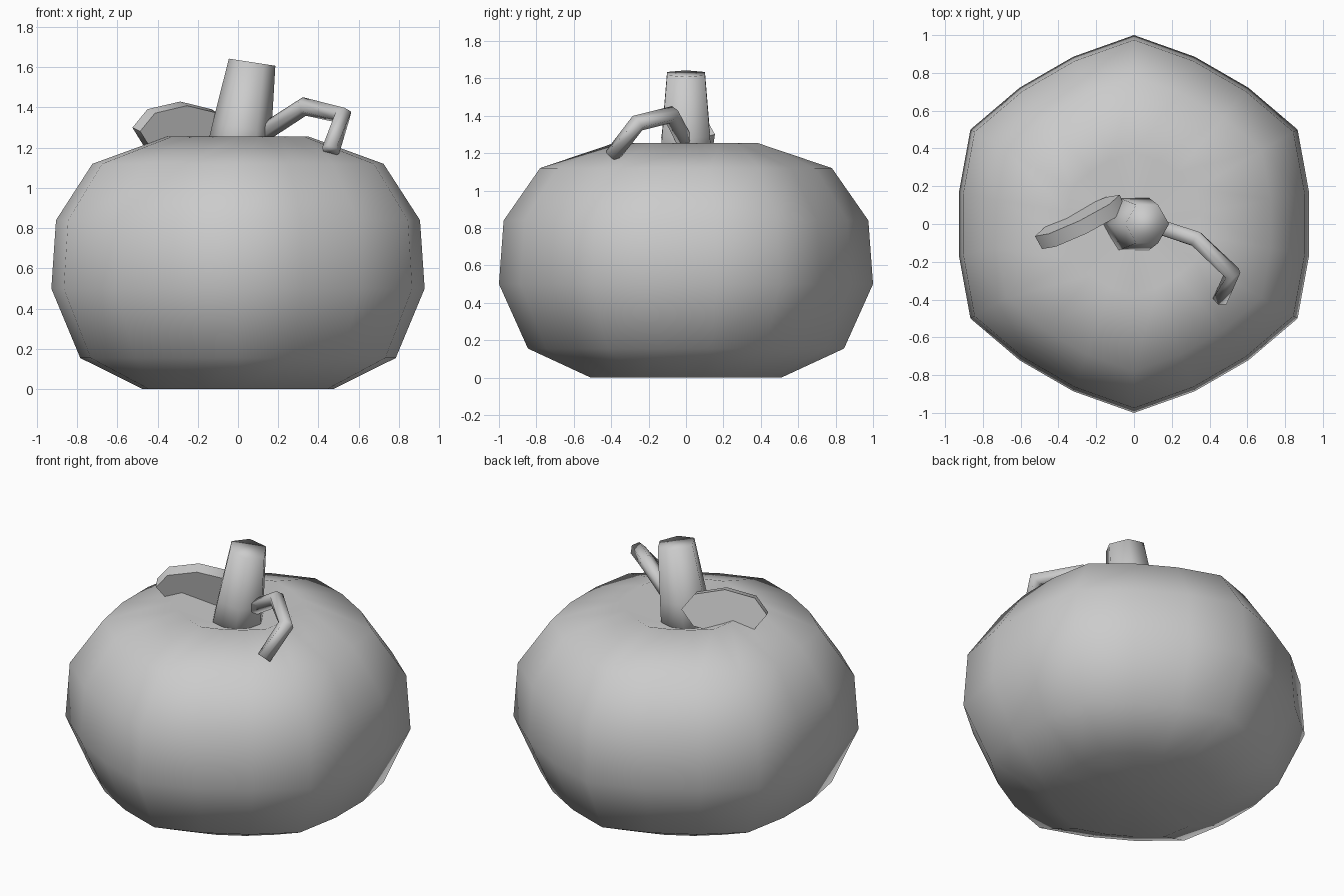
import bpy, bmesh, math
from mathutils import Vector

if "Cube" in bpy.data.objects:
    bpy.data.objects.remove(bpy.data.objects["Cube"])


def finish(name, bm, smooth_angle):
    bmesh.ops.recalc_face_normals(bm, faces=bm.faces)
    mesh = bpy.data.meshes.new(name)
    bm.to_mesh(mesh)
    bm.free()
    obj = bpy.data.objects.new(name, mesh)
    bpy.context.collection.objects.link(obj)
    bpy.ops.object.select_all(action='DESELECT')
    obj.select_set(True)
    bpy.context.view_layer.objects.active = obj
    if smooth_angle >= 180:
        bpy.ops.object.shade_smooth()
    else:
        bpy.ops.object.shade_smooth_by_angle(angle=math.radians(smooth_angle))
    return obj


def bridge(bm, rings):
    for a, b in zip(rings, rings[1:]):
        n = len(a)
        for i in range(n):
            j = (i + 1) % n
            bm.faces.new((a[i], a[j], b[j], b[i]))


def tube(name, path, radii, ref, sides=6, smooth_angle=180):
    """Loft a polygon along a path, mitred at the bends."""
    bm = bmesh.new()
    pts = [Vector(p) for p in path]
    ref = Vector(ref)
    rings = []
    for k, p in enumerate(pts):
        before = (p - pts[k - 1]).normalized() if k else Vector()
        after = (pts[k + 1] - p).normalized() if k + 1 < len(pts) else Vector()
        t = (before + after).normalized()
        u = (ref - t * ref.dot(t)).normalized()
        v = t.cross(u)
        rings.append([bm.verts.new(p + radii[k] * (u * math.cos(a) + v * math.sin(a)))
                      for a in (math.tau * i / sides for i in range(sides))])
    bridge(bm, rings)
    bm.faces.new(rings[0])
    bm.faces.new(rings[-1])
    return finish(name, bm, smooth_angle)


# Pumpkin body: 18 segments, every third one a rib, dimpled top
profile = [(0.51, 0), (0.845, 0.155), (1.0, 0.5), (0.975, 0.84), (0.78, 1.12), (0.38, 1.255)]
bm = bmesh.new()
rings = []
for r, z in profile:
    ring = []
    for i in range(18):
        a = math.radians(10 + 20 * i)
        rr = r * (1.0 if i % 3 == 1 else 0.942)
        ring.append(bm.verts.new((rr * math.cos(a), rr * math.sin(a), z)))
    rings.append(ring)
bridge(bm, rings)
for ring, z in ((rings[0], 0.0), (rings[-1], 1.1)):
    pole = bm.verts.new((0, 0, z))
    for i in range(18):
        bm.faces.new((ring[i], ring[(i + 1) % 18], pole))
finish("pumpkin_body", bm, 180)

# Leaning six-sided stem
tube("stem", [(-0.01, 0, 1.1), (0.02, 0, 1.3), (0.07, 0, 1.625)],
     [0.165, 0.148, 0.117], (1, 0, 0))

# Curling tendril
tube("tendril", [(0.09, 0.0, 1.25), (0.33, -0.08, 1.405), (0.52, -0.26, 1.36), (0.46, -0.395, 1.185)],
     [0.045, 0.047, 0.047, 0.045], (0, 0, 1))

# Leaf: eight-sided oval plate standing on edge, tipped forward
u = Vector((math.cos(math.radians(26)), math.sin(math.radians(26)), 0))
n = Vector((0.034, -0.070, -0.018))
w = n.normalized().cross(u).normalized()
if w.z < 0:
    w = -w
bm = bmesh.new()
rings = []
for c, s in ((Vector((-0.30, 0.045, 1.30)), 1.0), (Vector((-0.30, 0.045, 1.30)) + n, 0.98)):
    rings.append([bm.verts.new(c + s * (u * 0.25 * math.cos(a) + w * 0.133 * math.sin(a)))
                  for a in (math.tau * i / 8 for i in range(8))])
bridge(bm, rings)
bm.faces.new(rings[0])
bm.faces.new(rings[1])
finish("leaf", bm, 50)
